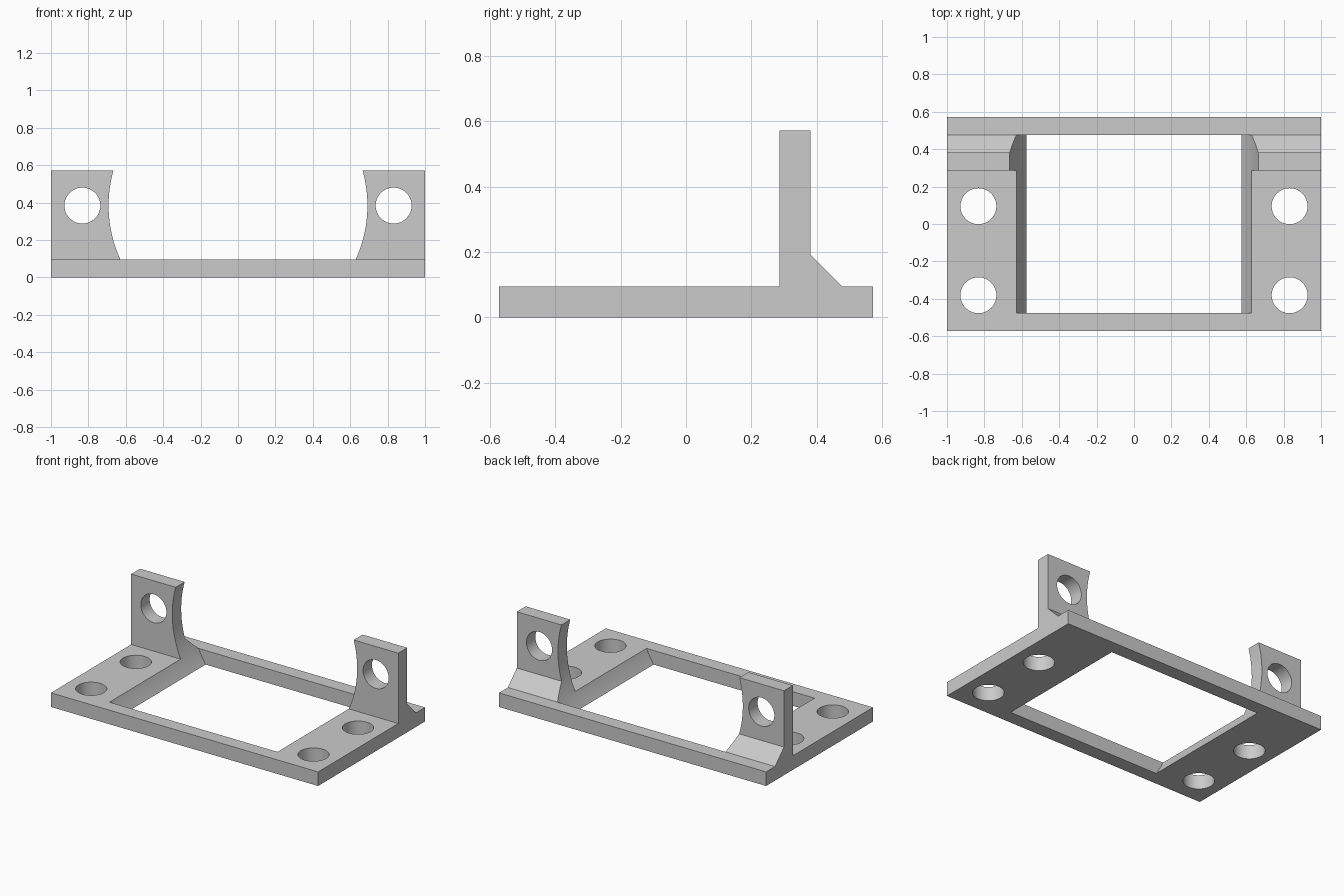
import bpy, bmesh, math
from mathutils import Vector

cube = bpy.data.objects.get("Cube")
if cube:
    bpy.data.objects.remove(cube, do_unlink=True)

U = 2 / 21            # plate thickness, the module of the part
HALF_DEPTH = 6 * U
HOLE_R = 0.096
HOLE_X = 0.832
BORE_Z = 0.384

grey = bpy.data.materials.new("plain_grey")
grey.use_nodes = True
colour = (0.6, 0.6, 0.6, 1)
grey.diffuse_color = colour
grey.node_tree.nodes["Principled BSDF"].inputs["Base Color"].default_value = colour


def extruded_profile(name, points, half_width):
    """Solid made by sweeping a (y, z) outline along x."""
    bm = bmesh.new()
    face = bm.faces.new([bm.verts.new((-half_width, y, z)) for y, z in points])
    swept = bmesh.ops.extrude_face_region(bm, geom=[face])
    verts = [g for g in swept["geom"] if isinstance(g, bmesh.types.BMVert)]
    bmesh.ops.translate(bm, verts=verts, vec=(2 * half_width, 0, 0))
    bmesh.ops.recalc_face_normals(bm, faces=bm.faces)
    mesh = bpy.data.meshes.new(name)
    bm.to_mesh(mesh)
    bm.free()
    mesh.materials.append(grey)
    obj = bpy.data.objects.new(name, mesh)
    bpy.context.collection.objects.link(obj)
    return obj


def drill(target, start, end, radius, segments=64):
    """Cut a round hole between two points, then discard the cutter."""
    start, end = Vector(start), Vector(end)
    axis = end - start
    bpy.ops.mesh.primitive_cylinder_add(
        vertices=segments, radius=radius, depth=axis.length,
        location=(start + end) / 2,
        rotation=axis.to_track_quat("Z", "Y").to_euler())
    cutter = bpy.context.object
    cutter.name = "hole_cutter"
    cutter.hide_render = True
    cutter.data.materials.append(grey)
    mod = target.modifiers.new("hole", "BOOLEAN")
    mod.operation = "DIFFERENCE"
    mod.solver = "EXACT"
    mod.object = cutter
    bpy.ops.object.select_all(action="DESELECT")
    target.select_set(True)
    bpy.context.view_layer.objects.active = target
    bpy.ops.object.modifier_apply(modifier=mod.name)
    bpy.data.objects.remove(cutter, do_unlink=True)


# Base plate, upright ears and rear gusset as one side outline
outline = [(-HALF_DEPTH, 0), (HALF_DEPTH, 0), (HALF_DEPTH, U), (5 * U, U),
           (4 * U, 2 * U), (4 * U, HALF_DEPTH), (3 * U, HALF_DEPTH),
           (3 * U, U), (-HALF_DEPTH, U)]
bracket = extruded_profile("mounting_bracket", outline, 1)

# Large round bore that opens the plate and hollows the ears
drill(bracket, (0, -5 * U, BORE_Z), (0, 5 * U, BORE_Z), 0.692, 160)

# Screw holes in the ears and the plate
for side in (-1, 1):
    x = side * HOLE_X
    drill(bracket, (x, 2.5 * U, BORE_Z), (x, 5.5 * U, BORE_Z), HOLE_R)
    for y in (U, -4 * U):
        drill(bracket, (x, y, -U), (x, y, 2 * U), HOLE_R)

bpy.ops.object.shade_smooth_by_angle(angle=math.radians(20))
